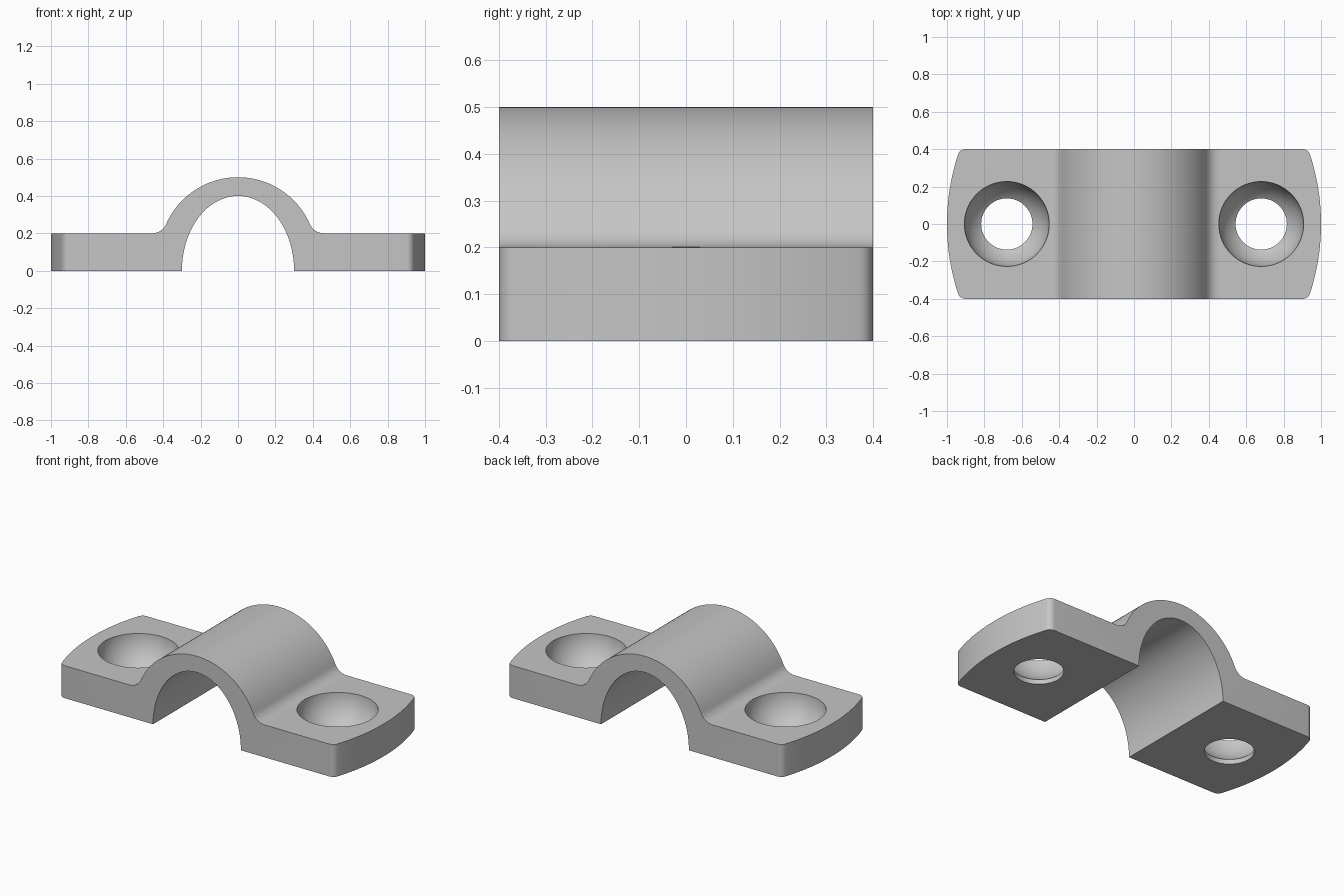
import bpy, bmesh, math
from mathutils import Vector

if "Cube" in bpy.data.objects:
    bpy.data.objects.remove(bpy.data.objects["Cube"])


def arc(cx, cy, rx, ry, a0, a1, n):
    """Points along an elliptical arc, angles in degrees."""
    out = []
    for i in range(n + 1):
        a = math.radians(a0 + (a1 - a0) * i / n)
        out.append((cx + rx * math.cos(a), cy + ry * math.sin(a)))
    return out


def prism(name, points, place, direction):
    """Extrude a closed 2D outline along a direction."""
    bm = bmesh.new()
    face = bm.faces.new([bm.verts.new(place(*p)) for p in points])
    new = bmesh.ops.extrude_face_region(bm, geom=[face])["geom"]
    bmesh.ops.translate(bm, vec=Vector(direction),
                        verts=[v for v in new if isinstance(v, bmesh.types.BMVert)])
    return finish(name, bm)


def lathe(name, profile, x, n=64):
    """Revolve an (r, z) profile, capped at both ends, about a vertical axis at x."""
    bm = bmesh.new()
    rings = [[bm.verts.new((x + r * math.cos(2 * math.pi * i / n),
                            r * math.sin(2 * math.pi * i / n), z))
              for i in range(n)] for r, z in profile]
    for a, b in zip(rings, rings[1:]):
        for i in range(n):
            j = (i + 1) % n
            bm.faces.new((a[i], a[j], b[j], b[i]))
    bm.faces.new(rings[0])
    bm.faces.new(rings[-1])
    return finish(name, bm)


def finish(name, bm):
    bmesh.ops.recalc_face_normals(bm, faces=bm.faces)
    mesh = bpy.data.meshes.new(name)
    bm.to_mesh(mesh)
    bm.free()
    obj = bpy.data.objects.new(name, mesh)
    bpy.context.collection.objects.link(obj)
    return obj


def cut(obj, tool, operation):
    """Apply a boolean and discard the tool."""
    tool.hide_render = True
    mod = obj.modifiers.new("cut", 'BOOLEAN')
    mod.operation, mod.object, mod.solver = operation, tool, 'EXACT'
    bpy.context.view_layer.objects.active = obj
    bpy.ops.object.modifier_apply(modifier=mod.name)
    bpy.data.objects.remove(tool)


# Front profile: flat feet, filleted outer arch, elliptical inner arch
R, CZ, FX = 0.42, 0.08, 0.46          # outer radius, its centre height, fillet start
FR = 0.0827                           # fillet radius
tilt = math.degrees(math.atan2(0.2 + FR - CZ, FX))
right = [(1.1, 0.0), (1.1, 0.2)]
right += arc(FX, 0.2 + FR, FR, FR, 270, 180 + tilt, 10)
right += arc(0, CZ, R, R, tilt, 90, 24)[1:]
outer = right + [(-x, z) for x, z in reversed(right[:-1])]
inner = arc(0, 0, 0.3, 0.4, 180, 0, 56)
clamp = prism("pipe_clamp", outer + inner,
              lambda x, z: (x, -0.5, z), (0, 1, 0))

# Plan outline: straight sides, bowed ends, rounded corners
ER, CR, HY = 1.2, 0.04, 0.4           # end radius, corner radius, half depth
ex = 1 - ER
cx = ex + math.sqrt((ER - CR) ** 2 - (HY - CR) ** 2)
turn = math.degrees(math.atan2(HY - CR, cx - ex))
end = arc(cx, -HY + CR, CR, CR, -90, -turn, 8)
end += arc(ex, 0, ER, ER, -turn, turn, 20)[1:]
end += arc(cx, HY - CR, CR, CR, turn, 90, 8)[1:]
plan = prism("plan_cutter", end + [(-x, -y) for x, y in end],
             lambda x, y: (x, y, -0.2), (0, 0, 1))
cut(clamp, plan, 'INTERSECT')

# Screw holes: straight bore opening into a spherical bowl
BR, BZ, HR = 0.2272, 0.21, 0.137      # bowl radius, bowl centre height, bore radius
start = -math.degrees(math.acos(HR / BR))
bowl = [(HR, -0.1)] + arc(0, BZ, BR, BR, start, 0, 18) + [(BR, 0.3)]
for x in (-0.68, 0.68):
    cut(clamp, lathe("hole_cutter", bowl, x), 'DIFFERENCE')

# Colour and shading
grey = bpy.data.materials.new("light grey")
grey.diffuse_color = (0.56, 0.56, 0.56, 1)
grey.use_nodes = True
grey.node_tree.nodes["Principled BSDF"].inputs["Base Color"].default_value = grey.diffuse_color
clamp.data.materials.clear()
clamp.data.materials.append(grey)
for p in clamp.data.polygons:
    p.material_index = 0
bpy.ops.object.select_all(action='DESELECT')
clamp.select_set(True)
bpy.context.view_layer.objects.active = clamp
bpy.ops.object.shade_smooth_by_angle(angle=math.radians(30))
